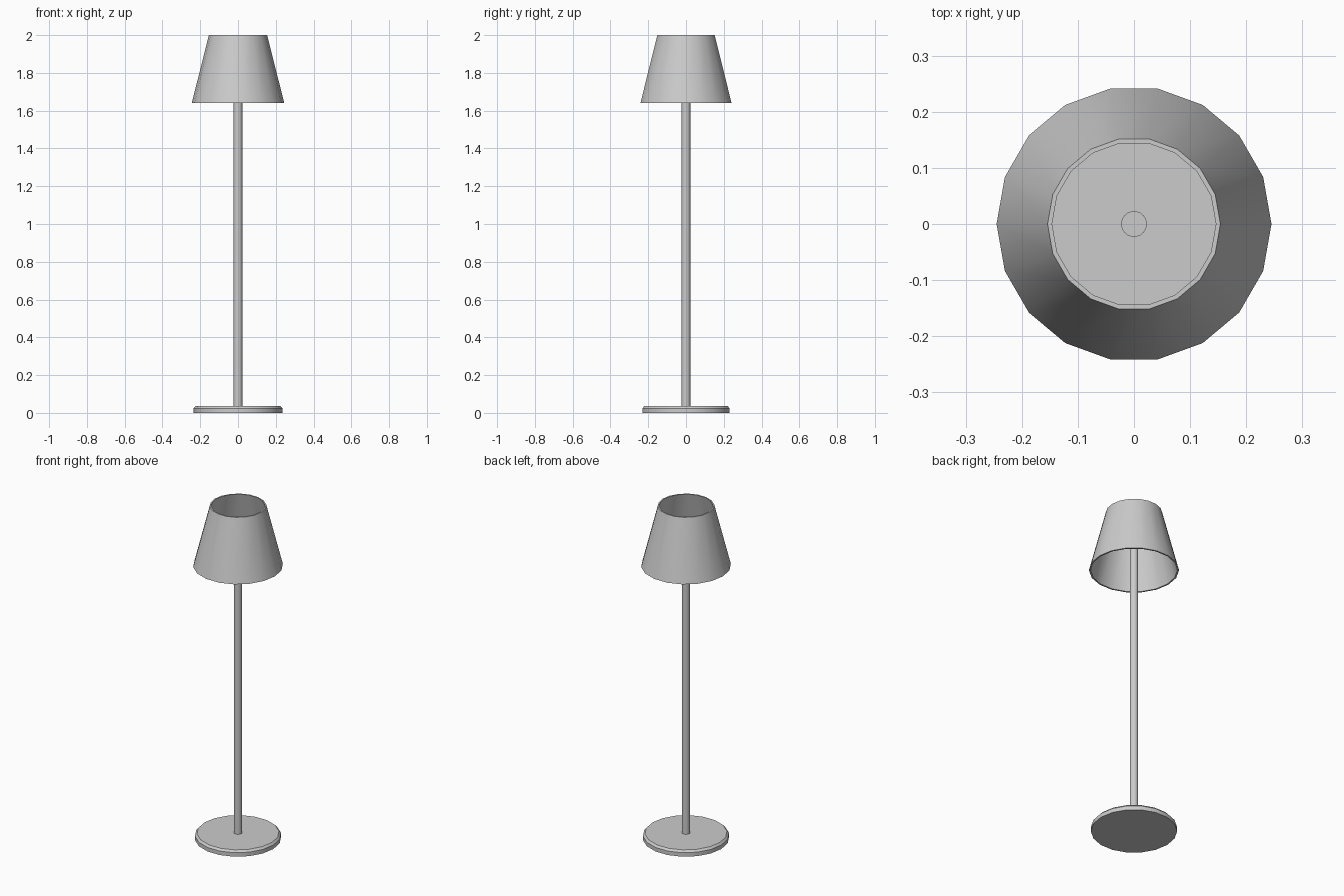
import bpy, bmesh
from math import cos, sin, tau, radians

if "Cube" in bpy.data.objects:
    bpy.data.objects.remove(bpy.data.objects["Cube"])

SIDES = 18


def lathe(name, profile, closed=False):
    """Revolve an (r, z) profile about z; open profiles get end caps."""
    bm = bmesh.new()
    rings = [[bm.verts.new((r * cos(tau * i / SIDES), r * sin(tau * i / SIDES), z))
              for i in range(SIDES)] for r, z in profile]
    pairs = list(zip(rings, rings[1:]))
    if closed:
        pairs.append((rings[-1], rings[0]))
    else:
        bm.faces.new(rings[0][::-1])
        bm.faces.new(rings[-1])
    for a, b in pairs:
        for i in range(SIDES):
            j = (i + 1) % SIDES
            bm.faces.new((a[i], a[j], b[j], b[i]))
    bmesh.ops.recalc_face_normals(bm, faces=bm.faces)
    mesh = bpy.data.meshes.new(name)
    bm.to_mesh(mesh)
    bm.free()
    obj = bpy.data.objects.new(name, mesh)
    bpy.context.collection.objects.link(obj)
    bpy.ops.object.select_all(action='DESELECT')
    obj.select_set(True)
    bpy.context.view_layer.objects.active = obj
    bpy.ops.object.shade_smooth_by_angle(angle=radians(30))
    return obj


# Round foot with a chamfered top edge
lathe("base", [(0.235, 0), (0.235, 0.024), (0.224, 0.036)])

# Slim pole ending inside the shade
lathe("pole", [(0.023, 0.03), (0.023, 1.80)])

# Tapered shade, open at both ends, with a thin wall
lathe("lamp_shade", [(0.245, 1.64), (0.154, 2.0), (0.146, 2.0), (0.236, 1.64)], closed=True)
